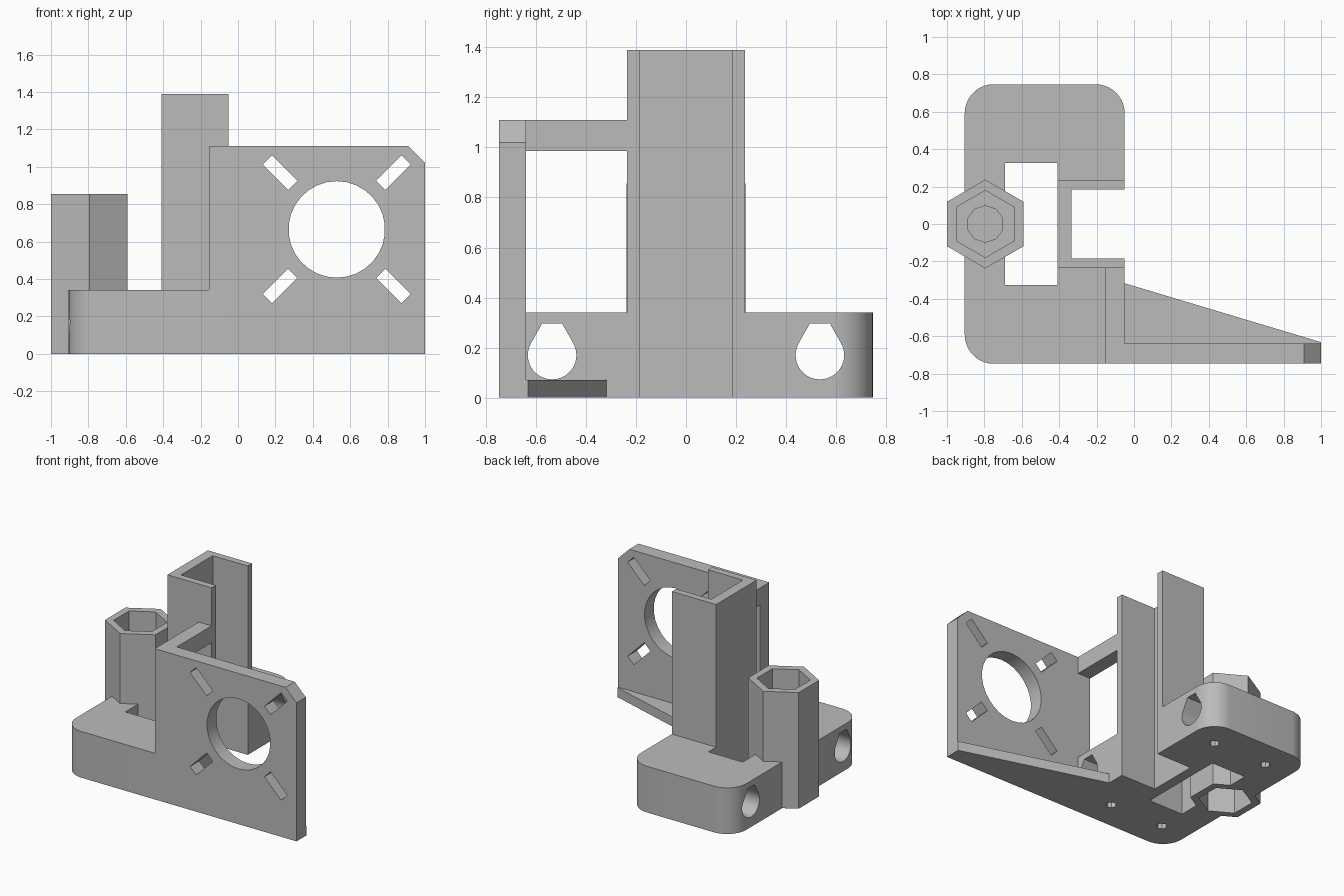
import bpy, bmesh
from math import sin, cos, pi, radians

cube = bpy.data.objects.get("Cube")
if cube:
    bpy.data.objects.remove(cube, do_unlink=True)

grey = bpy.data.materials.new("plain grey")
grey.use_nodes = True
grey.diffuse_color = (0.5, 0.5, 0.5, 1)
grey.node_tree.nodes["Principled BSDF"].inputs["Base Color"].default_value = (0.5, 0.5, 0.5, 1)

PLACE = {
    "x": lambda a, b, h: (h, a, b),
    "y": lambda a, b, h: (a, h, b),
    "z": lambda a, b, h: (a, b, h),
}


def prism(name, outline, axis, low, high):
    """Extrude a closed 2D outline along an axis."""
    bm = bmesh.new()
    ends = [[bm.verts.new(PLACE[axis](a, b, h)) for a, b in outline] for h in (low, high)]
    for ring in ends:
        bm.faces.new(ring)
    n = len(outline)
    for i in range(n):
        j = (i + 1) % n
        bm.faces.new((ends[0][i], ends[0][j], ends[1][j], ends[1][i]))
    bmesh.ops.recalc_face_normals(bm, faces=bm.faces)
    mesh = bpy.data.meshes.new(name)
    bm.to_mesh(mesh)
    bm.free()
    mesh.materials.append(grey)
    obj = bpy.data.objects.new(name, mesh)
    bpy.context.collection.objects.link(obj)
    return obj


def arc(cx, cy, r, start, end, steps):
    return [(cx + r * cos(radians(start + (end - start) * i / steps)),
             cy + r * sin(radians(start + (end - start) * i / steps)))
            for i in range(steps + 1)]


def polygon(cx, cy, r, sides, turn=90):
    return arc(cx, cy, r, turn, turn + 360, sides)[:-1]


def rect(a0, a1, b0, b1):
    return [(a0, b0), (a1, b0), (a1, b1), (a0, b1)]


def cut(target, cutters):
    for cutter in cutters:
        cutter.hide_render = True
        mod = target.modifiers.new("cut", "BOOLEAN")
        mod.operation = "DIFFERENCE"
        mod.solver = "EXACT"
        mod.object = cutter
        bpy.context.view_layer.objects.active = target
        bpy.ops.object.modifier_apply(modifier=mod.name)
        bpy.data.objects.remove(cutter, do_unlink=True)


def smooth(obj):
    bpy.ops.object.select_all(action="DESELECT")
    obj.select_set(True)
    bpy.context.view_layer.objects.active = obj
    bpy.ops.object.shade_smooth_by_angle(angle=radians(30))


# Main dimensions
LEFT, RIGHT, DEPTH, BLOCK_H = -0.905, -0.05, 0.747, 0.34
BACK, SIDE, ROUND = -0.41, 0.235, 0.155
FRONT_IN = -0.64
HEX_X, ROD_Y = -0.795, 0.535

# Base block: C-shaped outline with three rounded corners
inner = [(RIGHT, SIDE), (BACK, SIDE), (BACK, 0.325), (-0.69, 0.325)]
outline = (arc(RIGHT - ROUND, DEPTH - ROUND, ROUND, 0, 90, 10)
           + arc(LEFT + ROUND, DEPTH - ROUND, ROUND, 90, 180, 10)
           + arc(LEFT + ROUND, ROUND - DEPTH, ROUND, 180, 270, 10)
           + [(RIGHT, -DEPTH)]
           + [(x, -y) for x, y in inner] + inner[::-1])
block = prism("base_block", outline, "z", 0, BLOCK_H)

# Rod bores with flat-topped teardrop section, and small holes beneath them
cutters = [prism("tower_space", polygon(HEX_X, 0, 0.237, 6), "z", -0.1, 0.5)]
for side in (-1, 1):
    y = side * ROD_Y
    bore = arc(y, 0.17, 0.097, 150, 390, 24) + [(y + 0.04, 0.296), (y - 0.04, 0.296)]
    cutters.append(prism("rod_bore", bore, "x", -1.1, 0.1))
    for x in (-0.69, -0.25):
        cutters.append(prism("tie_hole", polygon(x, y, 0.036, 8), "z", -0.1, 0.12))
cut(block, cutters)
smooth(block)

# Hexagonal nut tower with pockets at both ends and a blind bore between
tower = prism("nut_tower", polygon(HEX_X, 0, 0.237, 6), "z", 0, 0.855)
cut(tower, [
    prism("top_pocket", polygon(HEX_X, 0, 0.179, 6), "z", 0.40, 1),
    prism("bottom_pocket", polygon(HEX_X, 0, 0.179, 6), "z", -0.1, 0.22),
    prism("screw_bore", polygon(HEX_X, 0, 0.098, 10), "z", 0.235, 0.5),
])

# Tall channel, open towards the motor side
WALL, WEB = 0.185, -0.335
prism("bearing_channel",
      [(RIGHT, -SIDE), (RIGHT, -WALL), (WEB, -WALL), (WEB, WALL),
       (RIGHT, WALL), (RIGHT, SIDE), (BACK, SIDE), (BACK, -SIDE)],
      "z", 0, 1.39)

# Motor plate with a chamfered corner, round opening and diagonal slots
TOP, ARM = 1.11, -0.155
plate = prism("motor_plate",
              [(ARM, BLOCK_H), (RIGHT, BLOCK_H), (RIGHT, 0), (1, 0),
               (1, 1.02), (0.91, TOP), (ARM, TOP)],
              "y", -DEPTH, FRONT_IN)
MX, MZ = 0.528, 0.665
cutters = [prism("motor_opening", polygon(MX, MZ, 0.258, 30), "y", -1, -0.5)]
for sx in (-1, 1):
    for sz in (-1, 1):
        cx, cz = MX + sx * 0.303, MZ + sz * 0.303
        k = cos(pi / 4)
        slot = [(cx + k * sx * (u - v), cz + k * sz * (u + v))
                for u, v in rect(-0.096, 0.096, -0.035, 0.035)]
        cutters.append(prism("screw_slot", slot, "y", -1, -0.5))
cut(plate, cutters)
smooth(plate)

# Bar tying the plate to the channel, and the tapered floor brace
prism("top_brace", rect(ARM, RIGHT, FRONT_IN, -SIDE), "z", 0.985, TOP)
prism("floor_brace", [(RIGHT, FRONT_IN), (1, FRONT_IN), (1, -0.632), (RIGHT, -0.317)],
      "z", 0, 0.07)
